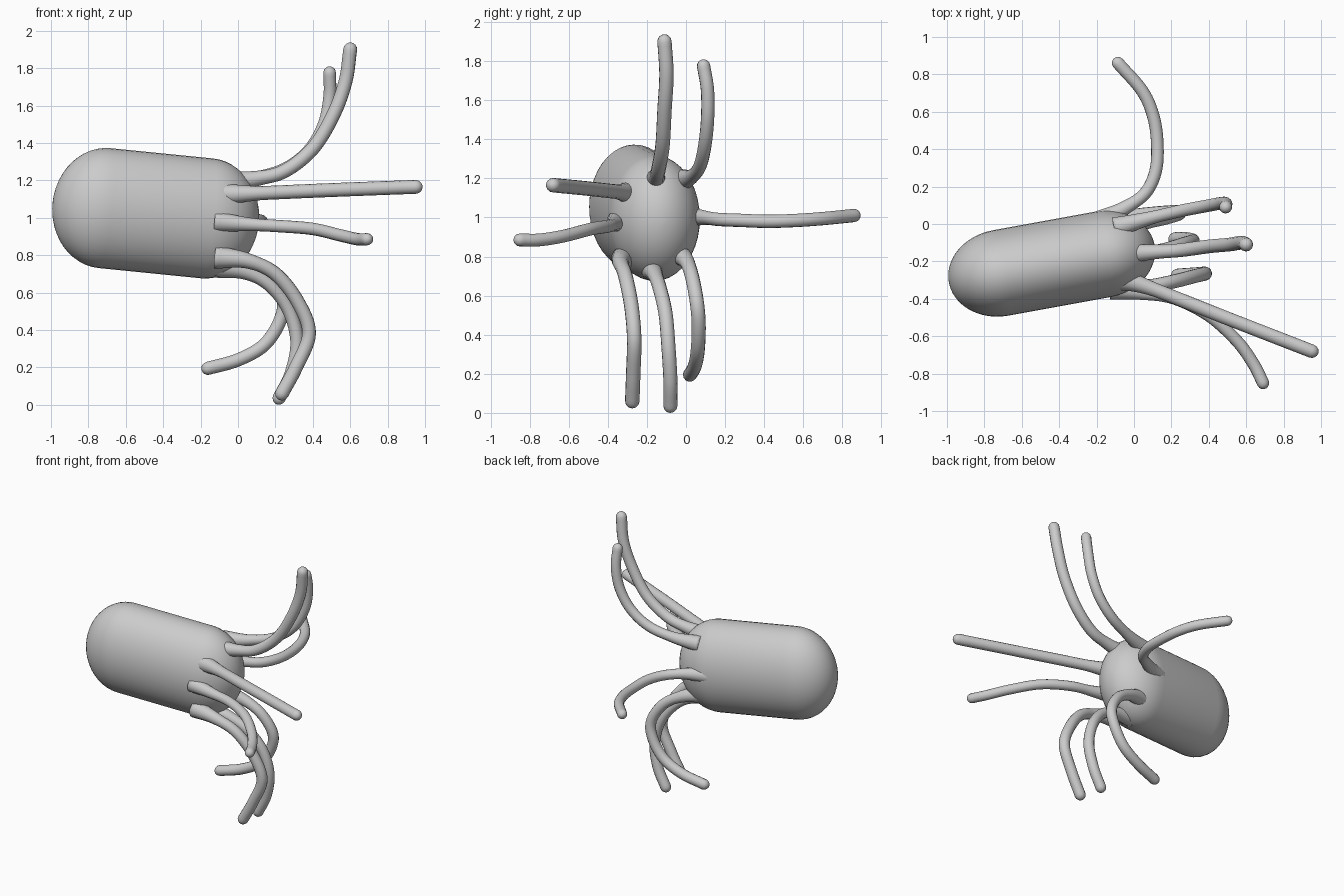
import bpy, bmesh, math
from mathutils import Vector, Matrix

if "Cube" in bpy.data.objects:
    bpy.data.objects.remove(bpy.data.objects["Cube"])


def skin(name, rings):
    """Make a closed smooth object from rings of points (first and last are capped)."""
    bm = bmesh.new()
    vr = [[bm.verts.new(p) for p in r] for r in rings]
    n = len(vr[0])
    for a, b in zip(vr, vr[1:]):
        for i in range(n):
            j = (i + 1) % n
            bm.faces.new((a[i], a[j], b[j], b[i]))
    bm.faces.new(vr[0][::-1])
    bm.faces.new(vr[-1])
    bmesh.ops.recalc_face_normals(bm, faces=bm.faces[:])
    for f in bm.faces:
        f.smooth = True
    me = bpy.data.meshes.new(name)
    bm.to_mesh(me)
    bm.free()
    ob = bpy.data.objects.new(name, me)
    bpy.context.collection.objects.link(ob)
    return ob


def frame(d):
    """Side and up vectors across direction d."""
    ref = Vector((0, 1, 0)) if abs(d.y) < 0.9 else Vector((0, 0, 1))
    up = d.cross(ref).normalized()
    return up.cross(d), up


# body: capsule with a tall oval cross-section, tilted slightly
axis = Vector((1, 0.182, -0.1)).normalized()
centre = Vector((-0.44, -0.212, 1.024))
side, up = frame(axis)
HALF, CAP, RY, RZ = 0.56, 0.28, 0.232, 0.322
profile = []
for k in range(13):
    a = math.radians(2 + 88 * k / 12)
    profile.append((-HALF + CAP * (1 - math.cos(a)), math.sin(a)))
profile += [(-t, s) for t, s in reversed(profile)]
skin("body", [[centre + axis * t
               + side * (RY * s * math.cos(2 * math.pi * i / 40))
               + up * (RZ * s * math.sin(2 * math.pi * i / 40)) for i in range(40)]
              for t, s in profile])


def spline(pts, steps=8):
    """Smooth path through the points."""
    p = [Vector(q) for q in pts]
    p = [2 * p[0] - p[1]] + p + [2 * p[-1] - p[-2]]
    out = []
    for a, b, c, d in zip(p, p[1:], p[2:], p[3:]):
        for k in range(steps):
            t = k / steps
            out.append(0.5 * (2 * b + (c - a) * t + (2 * a - 5 * b + 4 * c - d) * t * t
                              + (3 * b - a - 3 * c + d) * t ** 3))
    return out + [p[-2]]


def tentacle(name, pts, r=0.037):
    """Tube with a flared root and a rounded tip."""
    path = spline(pts)
    end_dir = (path[-1] - path[-2]).normalized()
    dist, radii = 0, []
    for k, q in enumerate(path):
        dist += (q - path[k - 1]).length if k else 0
        radii.append(r * (1 + 0.7 * max(0, 1 - dist / 0.25) ** 1.5))
    tip = path[-1].copy()
    for a in (25, 50, 70, 85):
        path.append(tip + end_dir * r * math.sin(math.radians(a)))
        radii.append(r * math.cos(math.radians(a)))
    rings, u = [], None
    for k, q in enumerate(path):
        d = (path[min(k + 1, len(path) - 1)] - path[max(k - 1, 0)]).normalized()
        u = frame(d)[1] if u is None else (u - d * u.dot(d)).normalized()
        v = d.cross(u)
        rings.append([q + radii[k] * (u * math.cos(w) + v * math.sin(w))
                      for w in (2 * math.pi * i / 14 for i in range(14))])
    skin(name, rings)


# two upper tentacles
tentacle("upper_front_tentacle", [(-.08, -.16, 1.19), (.1, -.15, 1.21), (.25, -.14, 1.25), (.4, -.12, 1.37),
                                  (.51, -.11, 1.55), (.575, -.1, 1.73), (.6, -.11, 1.9)])
tentacle("upper_back_tentacle", [(-.1, -.02, 1.19), (.08, .03, 1.21), (.25, .07, 1.26), (.38, .095, 1.36),
                                 (.46, .11, 1.5), (.49, .11, 1.65), (.49, .09, 1.775)], 0.034)
# back tentacle
tentacle("back_tentacle", [(-.2, .01, 1.0), (-.05, .085, 1.0), (.06, .165, .99), (.115, .28, .985), (.125, .42, .98),
                           (.105, .57, .985), (.045, .71, .995), (-.085, .86, 1.01)], 0.034)
# two front tentacles
tentacle("front_straight_tentacle", [(-.1, -.29, 1.125), (.08, -.34, 1.13), (.5, -.505, 1.148), (.95, -.68, 1.165)])
tentacle("front_curved_tentacle", [(-.12, -.35, .98), (.05, -.37, .965), (.22, -.4, .955), (.4, -.49, .94),
                                   (.55, -.625, .905), (.64, -.75, .885), (.69, -.85, .885)], 0.033)
# three lower tentacles
tentacle("lower_front_tentacle", [(-.12, -.32, .79), (.05, -.335, .77), (.2, -.31, .7), (.32, -.28, .55),
                                  (.38, -.265, .38), (.31, -.27, .2), (.235, -.275, .06)])
tentacle("lower_middle_tentacle", [(-.12, -.18, .74), (.04, -.16, .71), (.17, -.135, .64), (.27, -.105, .51),
                                   (.315, -.09, .34), (.285, -.08, .17), (.22, -.08, .036)], 0.036)
tentacle("lower_back_tentacle", [(-.12, -.05, .82), (.03, .0, .78), (.16, .03, .7), (.24, .055, .57),
                                 (.225, .065, .45), (.14, .06, .32), (0, .045, .24), (-.16, .02, .195)], 0.036)
